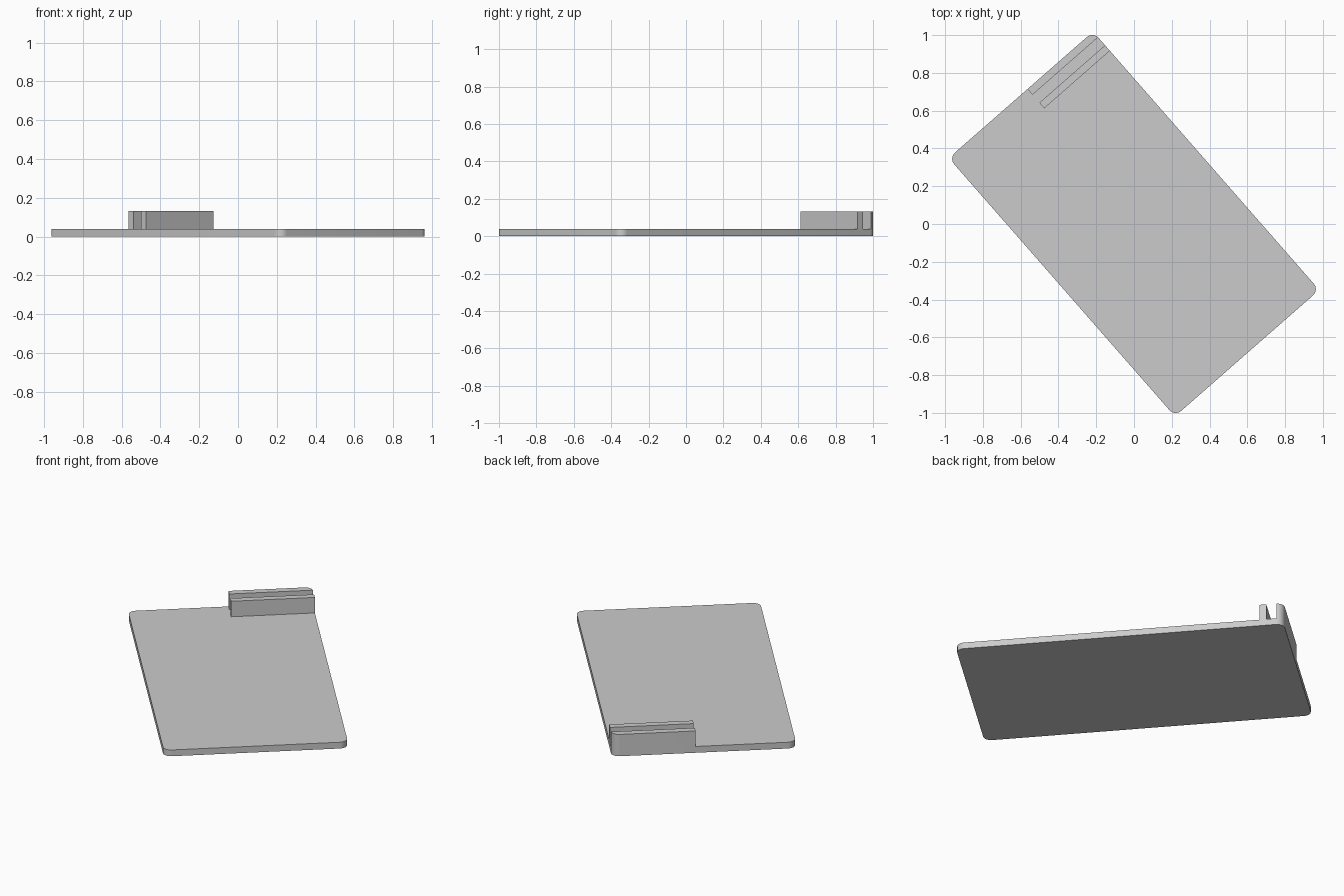
import bpy
from math import radians, sin, cos, pi

cube = bpy.data.objects.get("Cube")
if cube:
    bpy.data.objects.remove(cube, do_unlink=True)

HALF_W, HALF_L, RADIUS = 0.508, 0.909, 0.045
PLATE_TOP, WALL_TOP = 0.038, 0.132
WALL_START = 0.046
TURN = radians(41.2)

grey = bpy.data.materials.new("light_grey")
grey.use_nodes = True
grey.diffuse_color = (0.6, 0.6, 0.6, 1)
grey.node_tree.nodes["Principled BSDF"].inputs["Base Color"].default_value = (0.6, 0.6, 0.6, 1)


def corner(sx, sy, start, steps=10):
    """Quarter-circle points for one plate corner, anticlockwise."""
    cx, cy = sx * (HALF_W - RADIUS), sy * (HALF_L - RADIUS)
    angles = [start + pi / 2 * i / steps for i in range(steps + 1)]
    return [(cx + RADIUS * cos(a), cy + RADIUS * sin(a)) for a in angles]


def prism(name, outline, z0, z1):
    """Extrude an anticlockwise outline into a closed solid."""
    n = len(outline)
    verts = [(x, y, z) for z in (z0, z1) for x, y in outline]
    faces = [tuple(reversed(range(n))), tuple(range(n, 2 * n))]
    faces += [(i, (i + 1) % n, n + (i + 1) % n, n + i) for i in range(n)]
    mesh = bpy.data.meshes.new(name)
    mesh.from_pydata(verts, [], faces)
    mesh.materials.append(grey)
    obj = bpy.data.objects.new(name, mesh)
    obj.rotation_euler.z = TURN
    bpy.context.collection.objects.link(obj)
    bpy.ops.object.select_all(action="DESELECT")
    obj.select_set(True)
    bpy.context.view_layer.objects.active = obj
    bpy.ops.object.shade_smooth_by_angle(angle=radians(30))
    return obj


# Flat base plate with rounded corners
plate = (corner(1, 1, 0) + corner(-1, 1, pi / 2)
         + corner(-1, -1, pi) + corner(1, -1, 1.5 * pi))
prism("base_plate", plate, 0, PLATE_TOP)

# Outer wall follows the plate's edge and its rounded corner
outer = [(WALL_START, 0.869), (HALF_W, 0.869)] + corner(1, 1, 0)[2:] + [(WALL_START, HALF_L)]
prism("outer_wall", outer, PLATE_TOP, WALL_TOP)

# Inner wall leaves a narrow slot
inner = [(WALL_START, 0.774), (HALF_W, 0.774), (HALF_W, 0.813), (WALL_START, 0.813)]
prism("inner_wall", inner, PLATE_TOP, WALL_TOP)
